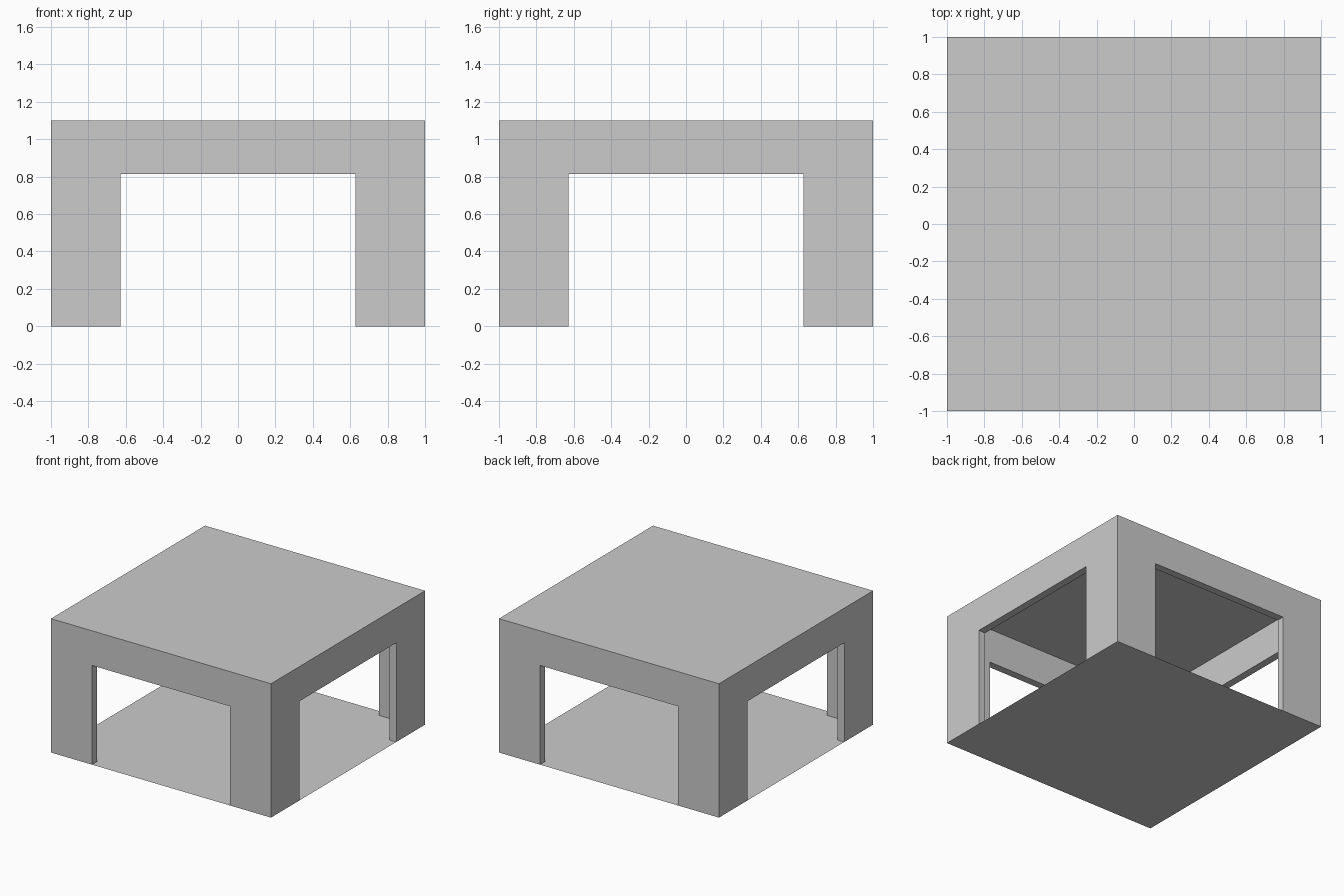
import bpy

if "Cube" in bpy.data.objects:
    bpy.data.objects.remove(bpy.data.objects["Cube"])

HEIGHT = 1.1       # overall height
INNER = 0.9375     # half width inside the walls
OPEN_HALF = 0.627  # half width of the openings
OPEN_TOP = 0.815   # height of the openings


def box(name, sx, sy, z0, z1):
    bpy.ops.mesh.primitive_cube_add(size=1, location=(0, 0, (z0 + z1) / 2))
    ob = bpy.context.object
    ob.name = name
    ob.scale = (sx, sy, z1 - z0)
    bpy.ops.object.transform_apply(location=True, rotation=False, scale=True)
    return ob


def sheet(name, half, z):
    bpy.ops.mesh.primitive_plane_add(size=2 * half, location=(0, 0, z))
    bpy.context.object.name = name
    return bpy.context.object


# Walls: hollow block with a wide opening through each side
walls = box("walls", 2, 2, 0, HEIGHT)
cutters = [
    box("room_cutter", 2 * INNER, 2 * INNER, -0.5, HEIGHT + 0.5),
    box("side_opening_cutter", 3, 2 * OPEN_HALF, -0.4, OPEN_TOP),
    box("front_opening_cutter", 2 * OPEN_HALF, 3, -0.4, OPEN_TOP),
]
bpy.context.view_layer.objects.active = walls
for cutter in cutters:
    mod = walls.modifiers.new(cutter.name, 'BOOLEAN')
    mod.operation = 'DIFFERENCE'
    mod.solver = 'EXACT'
    mod.object = cutter
    bpy.ops.object.modifier_apply(modifier=mod.name)
for cutter in cutters:
    bpy.data.objects.remove(cutter, do_unlink=True)

# Thin floor under the whole footprint
sheet("floor", 1, 0)

# Darker roof panel set flush inside the wall tops
roof = sheet("roof_panel", INNER, HEIGHT)
dark = bpy.data.materials.new("dark_grey")
dark.diffuse_color = (0.56, 0.56, 0.56, 1)
dark.use_nodes = True
dark.node_tree.nodes["Principled BSDF"].inputs["Base Color"].default_value = dark.diffuse_color
roof.data.materials.append(dark)
